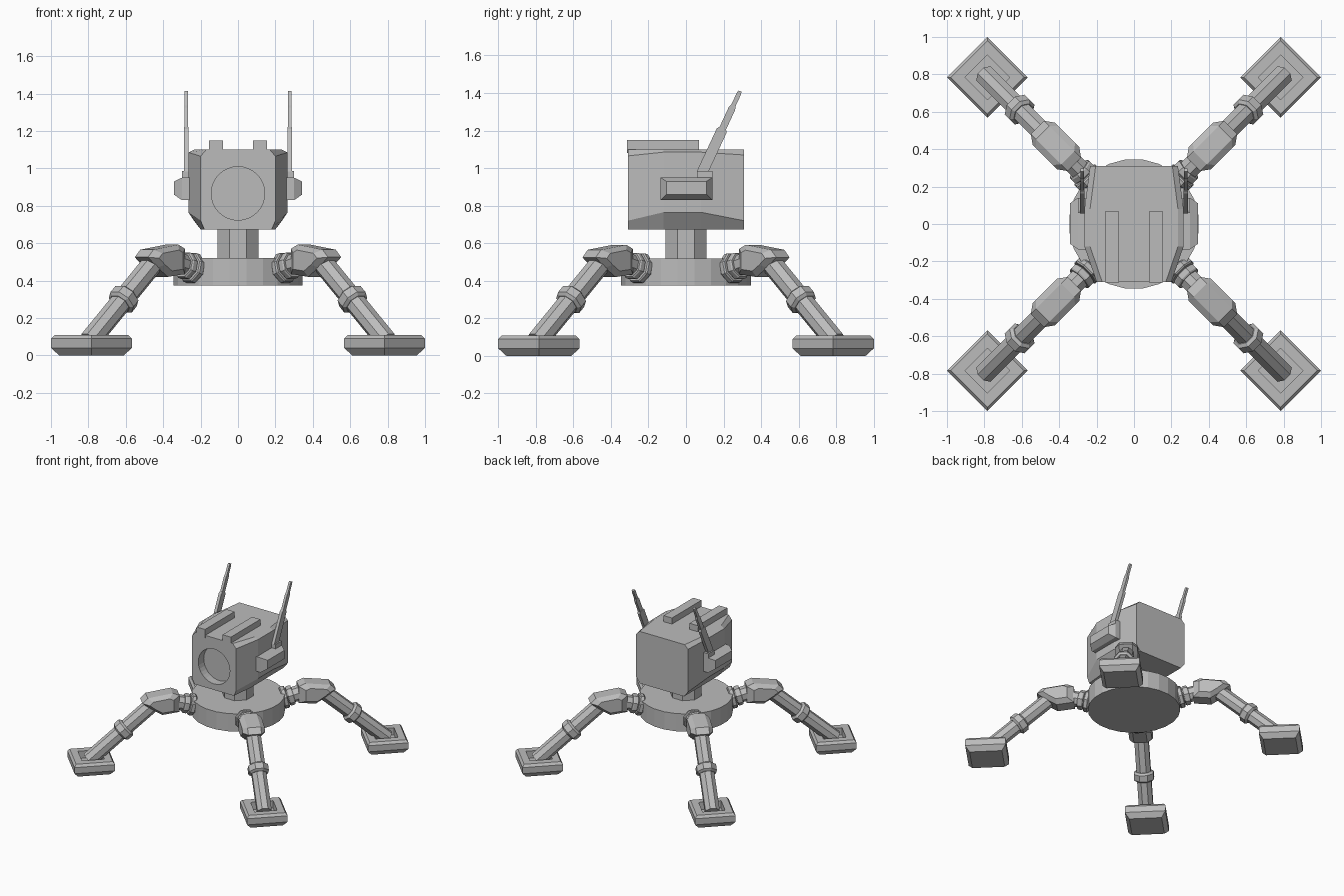
import bpy, bmesh, math
from mathutils import Vector, Matrix

if "Cube" in bpy.data.objects:
    bpy.data.objects.remove(bpy.data.objects["Cube"])

grey = bpy.data.materials.new("light grey")
grey.diffuse_color = (0.5, 0.5, 0.5, 1)
grey.use_nodes = True
grey.node_tree.nodes["Principled BSDF"].inputs["Base Color"].default_value = grey.diffuse_color


def finish(name, bm, matrix=None):
    """Turn a bmesh into a flat-shaded object."""
    if matrix is not None:
        bm.transform(matrix)
    bmesh.ops.recalc_face_normals(bm, faces=bm.faces)
    me = bpy.data.meshes.new(name)
    bm.to_mesh(me)
    bm.free()
    me.materials.append(grey)
    ob = bpy.data.objects.new(name, me)
    bpy.context.collection.objects.link(ob)
    return ob


def loft(rings, cap=True):
    """Skin a list of equally sized point rings."""
    bm = bmesh.new()
    vs = [[bm.verts.new(p) for p in r] for r in rings]
    n = len(vs[0])
    for a, b in zip(vs, vs[1:]):
        for i in range(n):
            j = (i + 1) % n
            bm.faces.new((a[i], a[j], b[j], b[i]))
    if cap:
        bm.faces.new(vs[0])
        bm.faces.new(vs[-1])
    return bm


def tube(a, b, radii, sides=8, squash=1.0):
    """Straight tube in the xz plane; radii = (fraction, radius) pairs."""
    a, b = Vector(a), Vector(b)
    d = (b - a).normalized()
    side = Vector((0, 1, 0))
    up = d.cross(side)
    rings = []
    for t, r in radii:
        c = a.lerp(b, t)
        rings.append([c + side * math.cos(k) * r + up * math.sin(k) * r * squash
                      for k in (math.tau * (i + .5) / sides for i in range(sides))])
    return loft(rings)


def square(h, z, cx=0.0, cy=0.0):
    return [(cx + sx * h, cy + sy * h, z) for sx, sy in ((-1, -1), (1, -1), (1, 1), (-1, 1))]


def box(name, x, y, z):
    return finish(name, loft([[(x[0], y[0], k), (x[1], y[0], k), (x[1], y[1], k), (x[0], y[1], k)]
                              for k in z]))


def disc(r, z, n):
    return [(r * math.cos(math.tau * (i + .5) / n), r * math.sin(math.tau * (i + .5) / n), z)
            for i in range(n)]


# Base disc and neck
finish("base_disc", loft([disc(.348, .375, 24), disc(.348, .52, 24)]))
finish("neck", loft([disc(.118, .50, 8), disc(.118, .70, 8)]))

# Head: cross-sections along y, with bulging sides
rings = []
for y, w, lo, hi in ((-.31, .20, .72, 1.065), (-.12, .265, .765, 1.085),
                     (.08, .265, .765, 1.085), (.31, .235, .72, 1.07)):
    t = w - .03
    b = min(w - .02, .20)
    rings.append([(-b, y, .674), (b, y, .674), (w, y, lo), (w, y, hi),
                  (t, y, 1.10), (-t, y, 1.10), (-w, y, hi), (-w, y, lo)])
head = finish("head", loft(rings))

# Round lens recess cut into the front of the head
cut = finish("lens_cutter", loft([[(.143 * math.cos(k), y, .866 + .143 * math.sin(k))
             for k in (math.tau * i / 32 for i in range(32))] for y in (-.40, -.24)]))
cut.hide_render = True
cut.hide_viewport = True
mod = head.modifiers.new("lens_recess", 'BOOLEAN')
mod.operation = 'DIFFERENCE'
mod.solver = 'EXACT'
mod.object = cut

# Parts mirrored left and right of the head
for s, side in ((-1, "left"), (1, "right")):
    box(side + "_top_rail", sorted((s * .08, s * .155)), (-.314, .068), (1.08, 1.15))
    # ear pod with chamfered outer face
    pod = [[(s * x, y0, z0), (s * x, y1, z0), (s * x, y1, z1), (s * x, y0, z1)]
           for x, y0, y1, z0, z1 in ((.25, -.135, .14, .83, .95), (.30, -.135, .14, .83, .95),
                                     (.343, -.105, .11, .86, .93))]
    finish(side + "_ear_pod", loft(pod))
    box(side + "_antenna_mount", sorted((s * .25, s * .30)), (.058, .14), (.93, .985))
    # stepped antenna leaning backwards
    path = Vector((0, .205, .44))
    for i, (t0, t1, w, h) in enumerate(((0, .55, .026, .012), (.53, .82, .017, .010),
                                        (.80, 1, .011, .009))):
        rings = []
        for t, k in ((t0, 1), (t1 - .03, 1), (t1, .7)):
            c = Vector((s * .277, .083, .97)) + path * t
            rings.append([c + Vector((dx * h, dy * w * k, -dy * w * k * .45))
                          for dx, dy in ((-1, -1), (1, -1), (1, 1), (-1, 1))])
        finish(f"{side}_antenna_{i + 1}", loft(rings))

# Four legs, each built along +x and turned onto a diagonal
KNEE, ANKLE = Vector((.60, 0, .53)), Vector((1.125, 0, .075))
ELBOW = [(.45, .57), (.50, .592), (.69, .565), (.73, .525), (.66, .47), (.58, .42), (.45, .435)]
for q in range(4):
    turn = Matrix.Rotation(math.radians(45 + 90 * q), 4, 'Z')
    n = f"_{q + 1}"
    finish("thigh" + n, tube((.30, 0, .455), (.50, 0, .505), [(0, .055), (1, .06)]), turn)
    for x, r in ((.35, .085), (.395, .075)):
        z = .455 + (x - .30) * .25
        finish(f"hip_collar_{r}" + n, tube((x - .02, 0, z - .005), (x + .02, 0, z + .005),
               [(0, r * .92), (.2, r), (.8, r), (1, r * .92)]), turn)
    # angular elbow with chamfered sides
    cx, cz = .59, .51
    rings = [[(cx + (x - cx) * k, y, cz + (z - cz) * k) for x, z in ELBOW]
             for y, k in ((-.085, .65), (-.05, 1), (.05, 1), (.085, .65))]
    finish("elbow" + n, loft(rings), turn)
    finish("shin" + n, tube(KNEE, ANKLE, [(0, .058), (1, .058)]), turn)
    finish("shin_collar" + n, tube(KNEE, ANKLE, [(.45, .062), (.47, .08), (.54, .08), (.56, .062)]),
           turn)
    # square foot with a socket in the top
    finish("foot" + n, loft([square(h, z, 1.108) for h, z in
           ((.122, 0), (.153, .04), (.153, .09), (.138, .11), (.085, .11), (.085, .05))]), turn)
